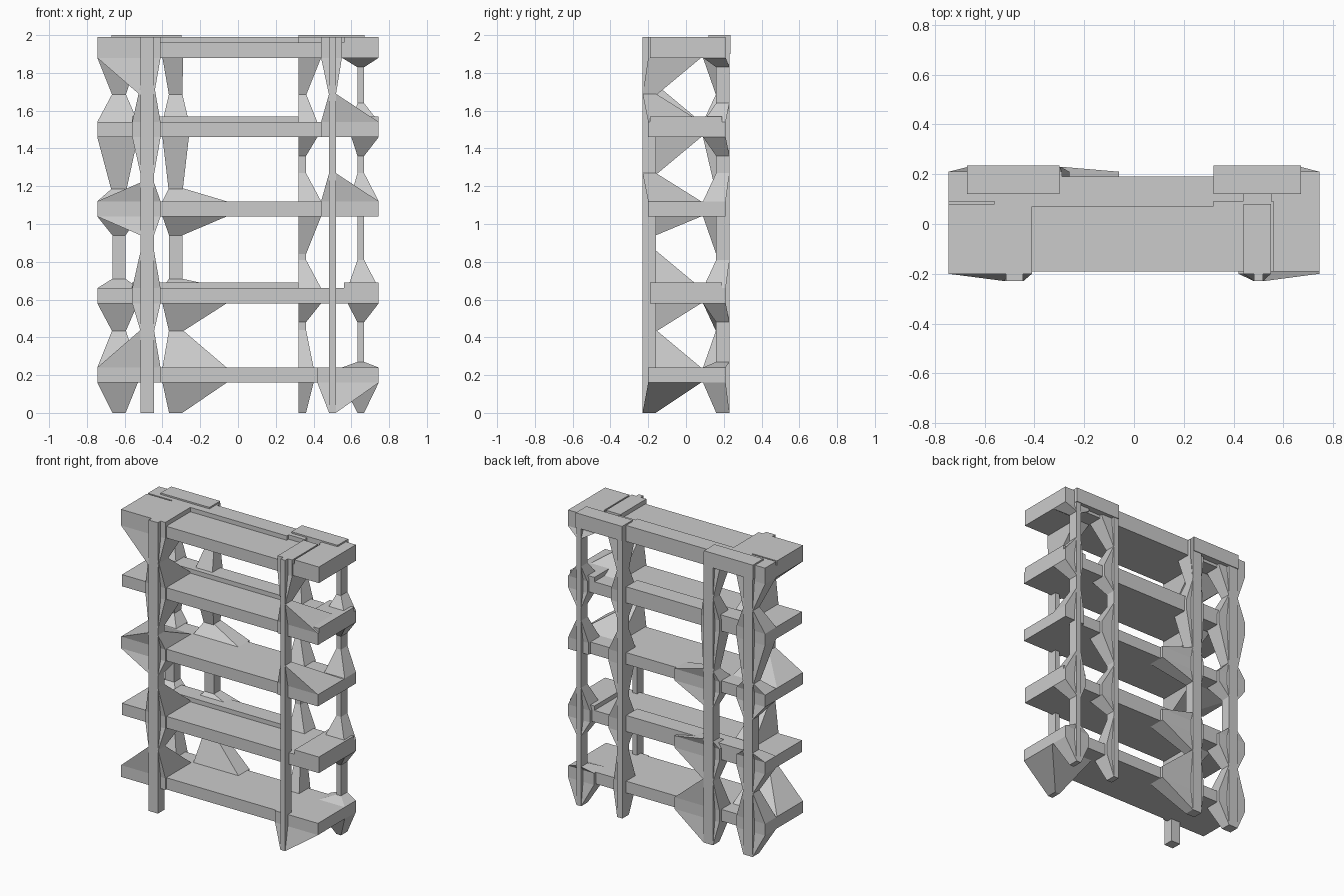
import bpy, bmesh

cube = bpy.data.objects.get("Cube")
if cube:
    bpy.data.objects.remove(cube, do_unlink=True)

grey = bpy.data.materials.new("plain grey")
grey.use_nodes = True
colour = (0.6, 0.6, 0.6, 1)
grey.diffuse_color = colour
grey.node_tree.nodes["Principled BSDF"].inputs["Base Color"].default_value = colour

SHELF_BOTTOMS = (0.16, 0.58, 1.04, 1.46, 1.88)
SHELF_THICKNESS = 0.08
SHELF_END = 0.745
SHELF_DEPTH = 0.19
HEIGHT = 2


def loft(name, levels):
    """Stack (height, rectangle) levels into a faceted solid."""
    bm = bmesh.new()
    rings = []
    for z, (left, right, front, back) in levels:
        corners = ((left, front), (right, front), (right, back), (left, back))
        rings.append([bm.verts.new((x, y, z)) for x, y in corners])
    bm.faces.new(reversed(rings[0]))
    bm.faces.new(rings[-1])
    for low, high in zip(rings, rings[1:]):
        for i in range(len(low)):
            bm.faces.new((low[i - 1], low[i], high[i], high[i - 1]))
    bmesh.ops.recalc_face_normals(bm, faces=bm.faces)
    mesh = bpy.data.meshes.new(name)
    bm.to_mesh(mesh)
    bm.free()
    mesh.materials.append(grey)
    bpy.context.collection.objects.link(bpy.data.objects.new(name, mesh))


def prism(name, rectangle, bottom, top):
    loft(name, [(bottom, rectangle), (top, rectangle)])


def flared_post(name, x, width, left, right, up, down):
    """Slim post with brackets spreading to each shelf and tapering back above and below."""
    at_front = name.startswith("front")
    y = -0.195 if at_front else 0.195
    slim = (x - width / 2, x + width / 2, y - 0.035, y + 0.035)
    prism(name, slim, 0, HEIGHT - 0.01)
    depth = (-0.2, 0.08) if at_front else (0.09, 0.21)
    for i, bottom in enumerate(SHELF_BOTTOMS):
        if not left[i] + right[i]:
            continue
        wide = (max(x - left[i], -SHELF_END), min(x + right[i], SHELF_END), *depth)
        top = bottom + SHELF_THICKNESS
        if i == len(SHELF_BOTTOMS) - 1:
            top = HEIGHT - 0.01
        levels = [(bottom, wide), (top, wide)]
        if down[i]:
            levels.insert(0, (max(bottom - down[i], 0), slim))
        if up[i]:
            levels.append((top + up[i], slim))
        loft(f"{name}_bracket_{i + 1}", levels)


# Shelf boards, some with a raised back lip and a thicker left end
for i, bottom in enumerate(SHELF_BOTTOMS):
    top = bottom + SHELF_THICKNESS
    prism(f"shelf_{i + 1}", (-SHELF_END, SHELF_END, -SHELF_DEPTH, SHELF_DEPTH), bottom, top)
    if i in (1, 3, 4):
        prism(f"shelf_lip_{i + 1}", (-0.56, 0.32, 0.07, SHELF_DEPTH), bottom, top + 0.03)
        prism(f"shelf_left_end_{i + 1}", (0.56, SHELF_END, -SHELF_DEPTH, SHELF_DEPTH), bottom, top + 0.03)

# Front posts
flared_post("front_right_post", x=-0.48, width=0.07,
            left=(0.3, 0.08, 0.3, 0.08, 0.3), right=[0.07] * 5,
            up=(0.2, 0.2, 0.1, 0.2, 0), down=(0, 0.15, 0.1, 0.2, 0.2))
flared_post("front_left_post", x=0.5, width=0.035,
            left=(0.08, 0, 0.06, 0.06, 0.06), right=(0.3, 0, 0.3, 0.3, 0.05),
            up=(0, 0, 0.15, 0.15, 0), down=(0.2, 0, 0, 0, 0.2))

# Back posts, an outer and an inner one on each side
flared_post("back_right_outer_post", x=-0.63, width=0.07,
            left=[0.2] * 5, right=[0.1] * 5,
            up=(0.2, 0.05, 0.07, 0.15, 0), down=(0.2, 0.15, 0.1, 0.3, 0.2))
flared_post("back_right_inner_post", x=-0.33, width=0.07,
            left=[0.07] * 5, right=(0.27, 0.27, 0.27, 0.07, 0.04),
            up=(0.2, 0.05, 0.07, 0.15, 0), down=(0.2, 0.15, 0.1, 0.3, 0.2))
flared_post("back_left_inner_post", x=0.34, width=0.04,
            left=[0.02] * 5, right=(0.06, 0.1, 0.1, 0.08, 0.1),
            up=(0.2, 0.15, 0.15, 0.15, 0), down=(0.2, 0.1, 0.2, 0.1, 0.2))
flared_post("back_left_outer_post", x=0.65, width=0.035,
            left=(0.1, 0.07, 0.06, 0.05, 0.1), right=[0.1] * 5,
            up=(0.03, 0.15, 0.15, 0.1, 0), down=(0.2, 0.1, 0, 0.1, 0.05))

# Raised caps over the back posts
for side, left, right in (("right", -0.67, -0.3), ("left", 0.32, 0.67)):
    prism(f"back_{side}_cap", (left, right, 0.12, 0.235), 1.9, HEIGHT)
